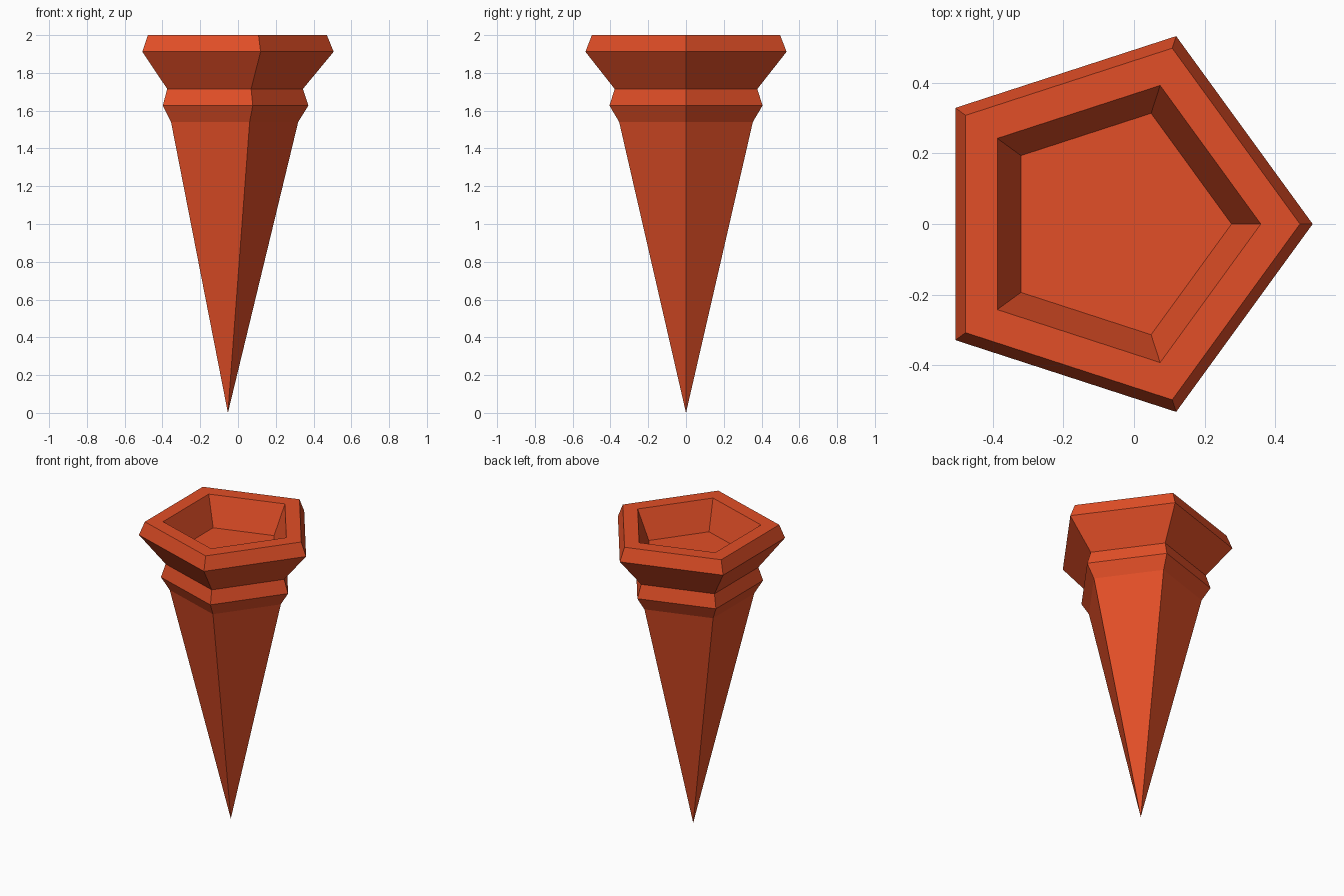
import bpy
import bmesh
from math import cos, sin, tau

cube = bpy.data.objects.get("Cube")
if cube:
    bpy.data.objects.remove(cube, do_unlink=True)

SIDES = 5
AXIS_X = -0.0535  # centres the pentagon's bounds on the origin

# Radius and height of each ring, from above the tip, over the rim, into the cup
PROFILE = [(0.372, 1.54), (0.426, 1.627), (0.397, 1.715), (0.56, 1.912),
           (0.524, 2.0), (0.413, 2.0), (0.33, 1.81)]

# Colour
mat = bpy.data.materials.new("burnt_orange")
mat.use_nodes = True
colour = (0.76, 0.077, 0.02, 1)
mat.diffuse_color = colour
mat.node_tree.nodes["Principled BSDF"].inputs["Base Color"].default_value = colour

bm = bmesh.new()


def ring(radius, z):
    return [bm.verts.new((AXIS_X + radius * cos(tau * i / SIDES),
                          radius * sin(tau * i / SIDES), z)) for i in range(SIDES)]


# Spike, collars, rim and cup walls
rings = [ring(r, z) for r, z in PROFILE]
tip = bm.verts.new((AXIS_X, 0, 0))
for i in range(SIDES):
    j = (i + 1) % SIDES
    bm.faces.new((tip, rings[0][j], rings[0][i]))
    for low, high in zip(rings, rings[1:]):
        bm.faces.new((low[i], low[j], high[j], high[i]))

# Cup floor
bm.faces.new(rings[-1])
bmesh.ops.recalc_face_normals(bm, faces=bm.faces)

mesh = bpy.data.meshes.new("pentagonal_spike")
bm.to_mesh(mesh)
bm.free()
mesh.materials.append(mat)
spike = bpy.data.objects.new("pentagonal_spike", mesh)
bpy.context.collection.objects.link(spike)
